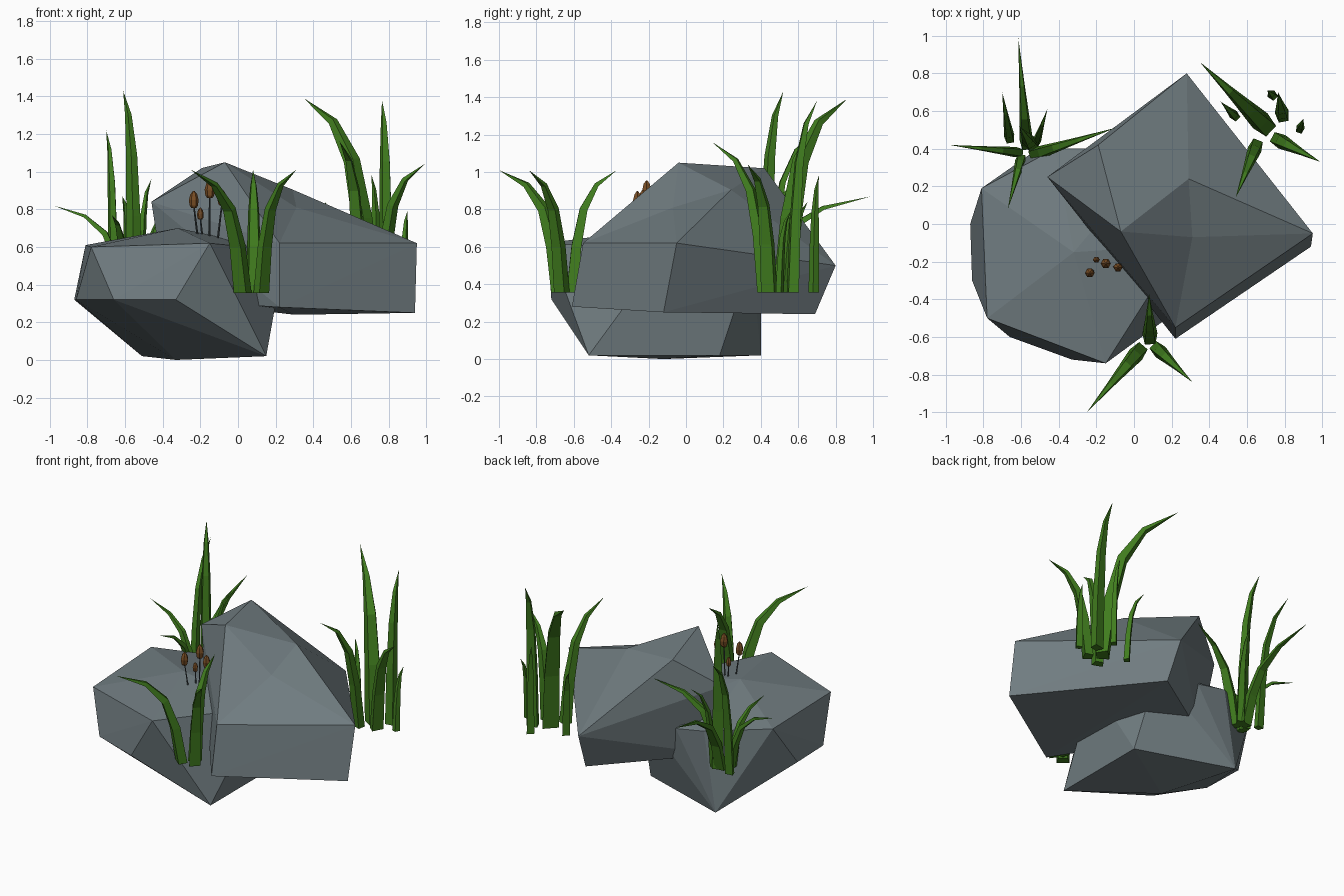
import bpy, bmesh, math
from mathutils import Vector

if "Cube" in bpy.data.objects:
    bpy.data.objects.remove(bpy.data.objects["Cube"])


def material(name, rgb):
    m = bpy.data.materials.new(name)
    m.diffuse_color = (*rgb, 1)
    m.use_nodes = True
    m.node_tree.nodes["Principled BSDF"].inputs["Base Color"].default_value = m.diffuse_color
    return m


STONE = material("blue grey stone", (0.165, 0.205, 0.22))
GRASS = material("grass green", (0.052, 0.205, 0.013))
BROWN = material("bud brown", (0.19, 0.075, 0.018))
STEM = material("dark stem", (0.06, 0.075, 0.08))


def finish(name, bm, mat):
    bmesh.ops.recalc_face_normals(bm, faces=bm.faces)
    me = bpy.data.meshes.new(name)
    bm.to_mesh(me)
    bm.free()
    me.materials.append(mat)
    ob = bpy.data.objects.new(name, me)
    bpy.context.collection.objects.link(ob)
    return ob


def rock(name, corners, dent=None):
    """Boulder as the hull of its corners; one corner may be pushed in."""
    bm = bmesh.new()
    for c in corners:
        bm.verts.new(c)
    dented = bm.verts.new(dent[0]) if dent else None
    bmesh.ops.convex_hull(bm, input=bm.verts)
    if dented and dented.is_valid:
        dented.co.z -= dent[1]
    loose = [v for v in bm.verts if not v.link_faces]
    bmesh.ops.delete(bm, geom=loose, context='VERTS')
    finish(name, bm, STONE)


# low boulder on the left
rock("low_boulder", [
    (0.15, -0.52, 0.02), (0.15, 0.18, 0.02), (-0.51, 0.40, 0.02), (-0.33, -0.12, 0.0),
    (-0.87, 0.0, 0.32), (-0.86, -0.30, 0.32), (-0.66, -0.60, 0.32), (-0.33, -0.72, 0.32),
    (-0.15, -0.74, 0.62), (-0.78, -0.50, 0.60), (-0.81, 0.19, 0.61), (-0.42, 0.40, 0.57),
    (-0.20, 0.40, 0.53), (-0.32, -0.15, 0.70), (0.25, -0.11, 0.58), (0.10, 0.35, 0.53)])

# tall boulder leaning over it, with a hollow on its upper front
rock("tall_boulder", [
    (-0.07, -0.04, 1.05), (-0.19, 0.42, 1.02), (-0.46, 0.25, 0.84), (0.28, 0.80, 0.50),
    (0.95, -0.05, 0.62), (0.94, -0.12, 0.25), (0.22, -0.55, 0.62), (0.22, -0.61, 0.28),
    (0.30, 0.69, 0.24), (-0.38, 0.20, 0.32), (0.29, 0.24, 0.905)],
    dent=((0.31, -0.07, 0.92), 0.11))


def blade(bm, bx, by, tip, w, z0=0.355):
    """Four-sided grass blade, upright at first, then bending to its tip."""
    base, tip = Vector((bx, by, z0)), Vector(tip)
    d = tip - base
    out = Vector((d.x, d.y, 0)).normalized()
    side = Vector((-out.y, out.x, 0))
    steps = [(0, 0, 1), (0.1, 0.38, 0.9), (0.26, 0.68, 0.72), (0.55, 0.88, 0.42)]
    path = [base + Vector((d.x * h, d.y * h, d.z * v)) for h, v, _ in steps] + [tip]
    rings = []
    for i, (_, _, s) in enumerate(steps):
        tan = (path[i + 1] - path[max(i - 1, 0)]).normalized()
        thick = side.cross(tan).normalized() if i else out
        if thick.dot(out) < 0:
            thick = -thick
        a, b = side * w * s / 2, thick * w * s * 0.36
        rings.append([bm.verts.new(path[i] + o) for o in (a + b, b - a, -a * 0.7 - b, a * 0.7 - b)])
    end = bm.verts.new(tip)
    bm.faces.new(rings[0])
    for j in range(4):
        k = (j + 1) % 4
        for lo, hi in zip(rings, rings[1:]):
            bm.faces.new((lo[j], lo[k], hi[k], hi[j]))
        bm.faces.new((rings[-1][j], rings[-1][k], end))


# grass clumps: base x, base y, tip, width
CLUMPS = {
    "front_grass": [
        (0.03, -0.67, (-0.25, -1.00, 1.01), 0.085),
        (0.12, -0.66, (0.31, -0.84, 1.01), 0.075),
        (0.085, -0.61, (0.08, -0.37, 1.01), 0.08)],
    "left_grass": [
        (-0.61, 0.38, (-0.98, 0.42, 0.82), 0.055),
        (-0.66, 0.45, (-0.70, 0.70, 1.22), 0.055),
        (-0.57, 0.42, (-0.615, 0.99, 0.87), 0.07),
        (-0.545, 0.42, (-0.61, 0.52, 1.43), 0.075),
        (-0.52, 0.43, (-0.46, 0.61, 0.96), 0.045),
        (-0.53, 0.37, (-0.10, 0.51, 0.90), 0.07),
        (-0.60, 0.35, (-0.67, 0.08, 0.77), 0.055)],
    "right_grass": [
        (0.70, 0.52, (0.35, 0.86, 1.39), 0.11),
        (0.79, 0.57, (0.765, 0.70, 1.38), 0.075),
        (0.76, 0.45, (0.99, 0.33, 1.04), 0.08),
        (0.65, 0.42, (0.54, 0.14, 1.16), 0.075),
        (0.88, 0.50, (0.90, 0.56, 0.79), 0.045),
        (0.54, 0.57, (0.46, 0.65, 0.84), 0.05),
        (0.74, 0.68, (0.71, 0.71, 0.98), 0.05)],
}
for name, blades in CLUMPS.items():
    bm = bmesh.new()
    for args in blades:
        blade(bm, *args)
    finish(name, bm, GRASS)


def lathe(bm, path, sides):
    """Closed tube through (centre, radius) pairs."""
    rings = [[bm.verts.new(Vector(c) + Vector((r * math.cos(math.tau * i / sides),
              r * math.sin(math.tau * i / sides), 0))) for i in range(sides)] for c, r in path]
    for lo, hi in zip(rings, rings[1:]):
        for i in range(sides):
            k = (i + 1) % sides
            bm.faces.new((lo[i], lo[k], hi[k], hi[i]))
    bm.faces.new(rings[0])
    bm.faces.new(rings[-1])


# brown buds on thin stems, sprouting from the low boulder: x, y, mid z, size
BUDS = [(-0.235, -0.26, 0.85, 1.0), (-0.20, -0.19, 0.775, 0.7),
        (-0.15, -0.21, 0.905, 1.05), (-0.085, -0.23, 0.86, 0.95)]
caps, stems = bmesh.new(), bmesh.new()
for x, y, z, s in BUDS:
    rings = [(-0.042, 0.014), (-0.03, 0.022), (0.0, 0.026), (0.03, 0.018), (0.048, 0.004)]
    lathe(caps, [((x, y, z + h * s), r * s) for h, r in rings], 6)
    foot = (-0.16 + (x + 0.16) * 0.7, -0.22 + (y + 0.22) * 0.7, 0.64)
    lathe(stems, [(foot, 0.006), ((x, y, z - 0.03 * s), 0.004)], 4)
finish("bud_caps", caps, BROWN)
finish("bud_stems", stems, STEM)
